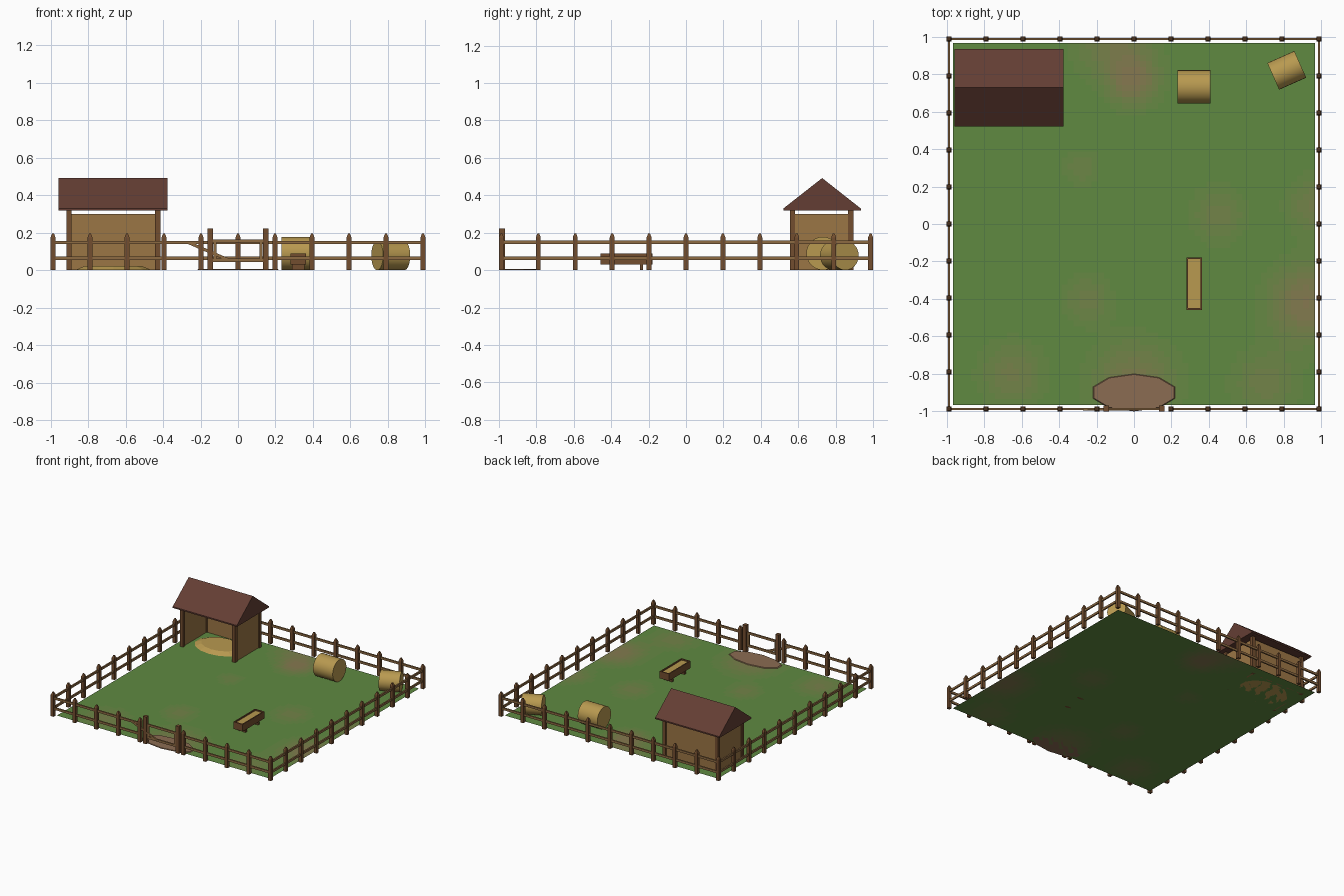
import bpy, bmesh, math
from mathutils import Vector, Matrix

if "Cube" in bpy.data.objects:
    bpy.data.objects.remove(bpy.data.objects["Cube"])


def mat(name, rgb):
    m = bpy.data.materials.new(name)
    m.diffuse_color = (*rgb, 1)
    m.use_nodes = True
    m.node_tree.nodes["Principled BSDF"].inputs["Base Color"].default_value = m.diffuse_color
    return m


POST = mat("dark wood", (0.17, 0.075, 0.028))
RAIL = mat("rail wood", (0.27, 0.145, 0.055))
WALL = mat("plank wood", (0.33, 0.18, 0.06))
ROOF = mat("roof", (0.127, 0.048, 0.034))
HAY = mat("hay", (0.48, 0.32, 0.08))
DIRT = mat("dirt", (0.26, 0.15, 0.085))


def finish(name, bm, m):
    bmesh.ops.recalc_face_normals(bm, faces=bm.faces)
    me = bpy.data.meshes.new(name)
    bm.to_mesh(me)
    bm.free()
    me.materials.append(m)
    ob = bpy.data.objects.new(name, me)
    bpy.context.collection.objects.link(ob)
    return ob


def add_box(bm, x0, x1, y0, y1, z0, z1):
    c = Matrix.Translation(((x0 + x1) / 2, (y0 + y1) / 2, (z0 + z1) / 2))
    s = Matrix.Diagonal((x1 - x0, y1 - y0, z1 - z0, 1))
    return bmesh.ops.create_cube(bm, size=1, matrix=c @ s)["verts"]


def box(name, m, *b):
    bm = bmesh.new()
    add_box(bm, *b)
    return finish(name, bm, m)


def add_post(bm, x, y, w, h, tip):
    # square post with a tapered top
    add_box(bm, x - w / 2, x + w / 2, y - w / 2, y + w / 2, 0, h - tip)
    top = [f for f in bm.faces if f.normal.z > 0.9 or
           all(abs(v.co.z - (h - tip)) < 1e-5 for v in f.verts)]
    face = [f for f in top if (f.calc_center_median() - Vector((x, y, h - tip))).length < 1e-3]
    if tip and face:
        new = bmesh.ops.extrude_discrete_faces(bm, faces=face[:1])["faces"][0]
        old = [v.co.copy() for v in new.verts]
        for v, c in zip(new.verts, old):
            v.co = (x + (c.x - x) * 0.35, y + (c.y - y) * 0.35, h)


# grass with worn patches, blended over a few shades
SHADES = 8
GREEN, WORN = Vector((0.115, 0.255, 0.053)), Vector((0.24, 0.19, 0.08))
PATCHES = [(0, .76, .13, .9), (-.1, .97, .2, .7), (.45, .05, .15, .5), (.92, -.42, .2, 1),
           (-.25, -.4, .13, .5), (-.65, -.8, .17, .6), (0, -.85, .22, .8), (-.28, .3, .1, .4),
           (.97, .1, .15, .6), (.7, -.85, .18, .5)]
bm = bmesh.new()
bmesh.ops.create_grid(bm, x_segments=60, y_segments=60, size=0.967)
for f in bm.faces:
    c = f.calc_center_median()
    w = sum(a * math.exp(-((c.x - x) ** 2 + (c.y - y) ** 2) / (r * r)) for x, y, r, a in PATCHES)
    f.material_index = min(SHADES - 1, int(w * SHADES * 0.9))
ground = finish("ground", bm, mat("grass 0", GREEN))
for i in range(1, SHADES):
    ground.data.materials.append(mat(f"grass {i}", GREEN.lerp(WORN, i / (SHADES - 1))))

# fence posts and rails around all four sides
E, N = 0.987, 10
STEP = 2 * E / N
posts, rails = bmesh.new(), bmesh.new()
for i in range(N + 1):
    p = -E + i * STEP
    add_post(posts, p, E, 0.026, 0.197, 0.022)
    if i != N // 2:
        add_post(posts, p, -E, 0.026, 0.197, 0.022)
    if 0 < i < N:
        for s in (-1, 1):
            add_post(posts, s * E, p, 0.026, 0.197, 0.022)
finish("fence_posts", posts, POST)
for z in (0.064, 0.148):
    z0, z1, t = z - 0.009, z + 0.009, 0.006
    add_box(rails, -E, E, E - t, E + t, z0, z1)
    for s in (-1, 1):
        add_box(rails, s * E - t, s * E + t, -E, E, z0, z1)
    add_box(rails, -E, -STEP, -E - t, -E + t, z0, z1)
    add_box(rails, STEP, E, -E - t, -E + t, z0, z1)
finish("fence_rails", rails, RAIL)

# gate posts, gate frame and its brace
bm = bmesh.new()
for s in (-1, 1):
    add_post(bm, s * 0.148, -E + 0.003, 0.031, 0.222, 0)
finish("gate_posts", bm, POST)
bm = bmesh.new()
for z in (0.053, 0.156):
    add_box(bm, -0.134, 0.134, -E - 0.006, -E + 0.006, z - 0.009, z + 0.009)
for s in (-1, 1):
    add_box(bm, s * 0.123 - 0.008, s * 0.123 + 0.008, -E - 0.006, -E + 0.006, 0.044, 0.165)
finish("gate_frame", bm, RAIL)
brace = box("gate_brace", RAIL, -0.125, 0.125, -0.006, 0.006, -0.008, 0.008)
brace.location = (-0.155, -E - 0.002, 0.1)
brace.rotation_euler.y = math.atan2(0.095, 0.22)

# shelter: four posts, three walls, gabled roof
bm = bmesh.new()
for x in (-0.902, -0.428):
    for y in (0.569, 0.881):
        add_box(bm, x - 0.014, x + 0.014, y - 0.014, y + 0.014, 0, 0.325)
finish("shelter_posts", bm, POST)
bm = bmesh.new()
add_box(bm, -0.902, -0.428, 0.875, 0.887, 0, 0.3)
for x in (-0.902, -0.428):
    add_box(bm, x - 0.006, x + 0.006, 0.569, 0.881, 0, 0.3)
finish("shelter_walls", bm, WALL)
bm = bmesh.new()
profile = [(0.52, 0.318), (0.935, 0.318), (0.935, 0.329), (0.728, 0.492), (0.52, 0.329)]
f = bm.faces.new([bm.verts.new((-0.957, y, z)) for y, z in profile])
ext = bmesh.ops.extrude_face_region(bm, geom=[f])["geom"]
bmesh.ops.translate(bm, vec=(0.582, 0, 0), verts=[v for v in ext if isinstance(v, bmesh.types.BMVert)])
finish("shelter_roof", bm, ROOF)


def patch(name, m, x, y, rx, ry, h, n, top):
    # low flat mound
    bm = bmesh.new()
    bmesh.ops.create_cone(bm, cap_ends=True, segments=n, radius1=1, radius2=top, depth=1,
                          matrix=Matrix.Translation((x, y, h / 2)) @ Matrix.Diagonal((rx, ry, h, 1)))
    return finish(name, bm, m)


patch("straw_bed", HAY, -0.665, 0.72, 0.21, 0.15, 0.022, 14, 0.75)
patch("gate_dirt", DIRT, 0, -0.9, 0.23, 0.1, 0.006, 10, 0.97)


def bale(name, x, y, r, length, angle):
    # round bale lying on its side
    bm = bmesh.new()
    bmesh.ops.create_cone(bm, cap_ends=True, segments=28, radius1=r, radius2=r, depth=length,
                          matrix=Matrix.Translation((x, y, r)) @ Matrix.Rotation(angle, 4, 'Z')
                          @ Matrix.Rotation(math.pi / 2, 4, 'Y'))
    ob = finish(name, bm, HAY)
    bpy.context.view_layer.objects.active = ob
    ob.select_set(True)
    bpy.ops.object.shade_smooth_by_angle(angle=math.radians(35))
    ob.select_set(False)


bale("large_bale", 0.32, 0.732, 0.089, 0.178, 0)
bale("small_bale", 0.815, 0.82, 0.078, 0.158, math.radians(24))

# feeding trough with legs and feed
x0, x1, y0, y1, t = 0.279, 0.363, -0.458, -0.178, 0.009
bm = bmesh.new()
add_box(bm, x0, x1, y0, y1, 0.03, 0.042)
for a in (x0, x1 - t):
    add_box(bm, a, a + t, y0, y1, 0.03, 0.088)
for b in (y0, y1 - t):
    add_box(bm, x0, x1, b, b + t, 0.03, 0.088)
finish("trough", bm, POST)
bm = bmesh.new()
for y in (-0.398, -0.238):
    add_box(bm, x0 + 0.008, x1 - 0.008, y - 0.009, y + 0.009, 0, 0.032)
finish("trough_legs", bm, POST)
box("trough_feed", HAY, x0 + t, x1 - t, y0 + t, y1 - t, 0.042, 0.078)
